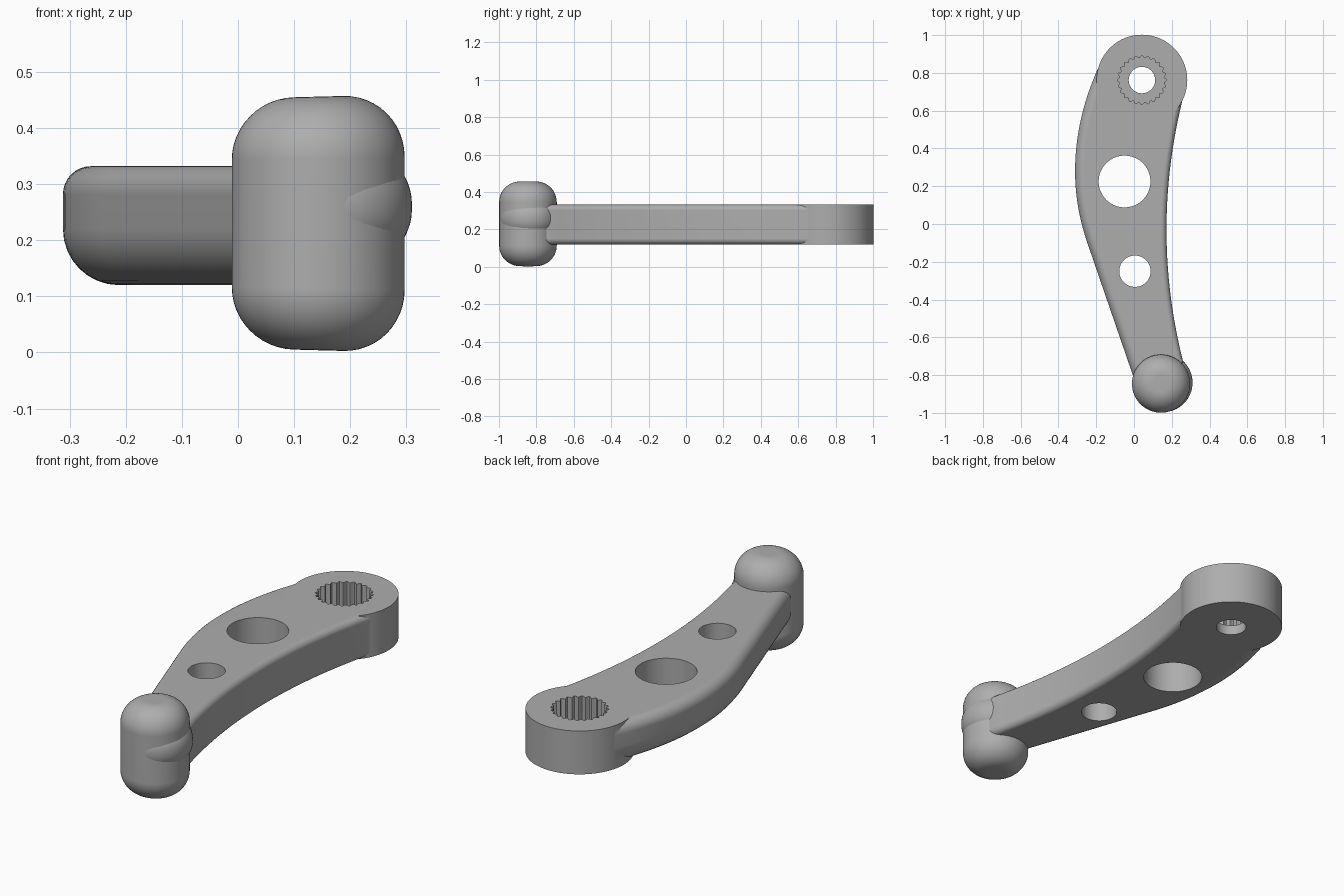
import bpy, bmesh, math
from math import cos, sin, pi, radians

cube = bpy.data.objects.get("Cube")
if cube:
    bpy.data.objects.remove(cube, do_unlink=True)

grey = bpy.data.materials.new("satin grey")
grey.use_nodes = True
colour = (0.42, 0.42, 0.42, 1)
grey.diffuse_color = colour
grey.node_tree.nodes["Principled BSDF"].inputs["Base Color"].default_value = colour

LOW, HIGH = 0.12, 0.332
HUB = (0.042, 0.762)


def loft(name, rings):
    """Skin a list of closed rings and cap both ends."""
    bm = bmesh.new()
    loops = [[bm.verts.new(p) for p in ring] for ring in rings]
    n = len(loops[0])
    for a, b in zip(loops, loops[1:]):
        for i in range(n):
            j = (i + 1) % n
            bm.faces.new((a[i], a[j], b[j], b[i]))
    bm.faces.new(loops[0])
    bm.faces.new(loops[-1])
    bmesh.ops.recalc_face_normals(bm, faces=bm.faces)
    mesh = bpy.data.meshes.new(name)
    bm.to_mesh(mesh)
    bm.free()
    obj = bpy.data.objects.new(name, mesh)
    bpy.context.collection.objects.link(obj)
    mesh.materials.append(grey)
    return obj


def circle(centre, radius, z, n=96, teeth=0, wave=0):
    ring = []
    for i in range(n):
        t = 2 * pi * i / n
        r = radius + wave * cos(teeth * t)
        ring.append((centre[0] + r * cos(t), centre[1] + r * sin(t), z))
    return ring


def cylinder(name, centre, radius, z0, z1, **kw):
    return loft(name, [circle(centre, radius, z, **kw) for z in (z0, z1)])


def rounded_post(name, centre, radius, z0, z1, fillet, steps=12):
    """Upright cylinder with generously rounded rims."""
    rings = []
    for z, start in ((z0 + fillet, -90), (z1 - fillet, 0)):
        for k in range(steps + 1):
            a = radians(start + 90 * k / steps)
            rings.append(circle(centre, radius - fillet + fillet * cos(a),
                                z + fillet * sin(a), n=64))
    return loft(name, rings)


def boolean(obj, other, operation):
    mod = obj.modifiers.new(operation, "BOOLEAN")
    mod.operation, mod.solver, mod.object = operation, "EXACT", other
    bpy.context.view_layer.objects.active = obj
    bpy.ops.object.modifier_apply(modifier=mod.name)
    bpy.data.objects.remove(other, do_unlink=True)


def finish(obj):
    bpy.ops.object.select_all(action="DESELECT")
    obj.select_set(True)
    bpy.context.view_layer.objects.active = obj
    bpy.ops.object.shade_smooth_by_angle(angle=radians(32))
    mod = obj.modifiers.new("even shading", "WEIGHTED_NORMAL")
    mod.keep_sharp = True


# Curved arm: rounded section swept along y between two edge curves
def left_edge(y):
    if y < -0.1:
        return -0.247 - 0.344 * (y + 0.1)
    return -0.312 + (0.45 if y < 0.28 else 0.41) * (y - 0.28) ** 2


def right_edge(y):
    return min(0.172 + 0.18 * (y + 0.03) ** 2, 0.262)


def arm_section(y, steps=8):
    xl, xr = left_edge(y), right_edge(y)
    corners = ((xr, HIGH, 0.03, 0), (xl, HIGH, 0.05, 90),
               (xl, LOW, 0.1, 180), (xr, LOW, 0.03, 270))
    ring = []
    for x, z, r, start in corners:
        cx = x - r if x == xr else x + r
        cz = z - r if z == HIGH else z + r
        for k in range(steps + 1):
            a = radians(start + 90 * k / steps)
            ring.append((cx + r * cos(a), y, cz + r * sin(a)))
    return ring


stations = 56
arm = loft("crank_arm", [arm_section(-0.84 + 1.69 * i / stations)
                         for i in range(stations + 1)])

# Round hub joined to the wide end
boolean(arm, cylinder("hub", HUB, 0.24, LOW, HIGH), "UNION")

# Lightening holes, shaft bore and splined socket
for centre, radius in (((-0.05, 0.225), 0.137), ((0.005, -0.25), 0.083), (HUB, 0.07)):
    boolean(arm, cylinder("bore", centre, radius, 0, 0.5), "DIFFERENCE")
boolean(arm, cylinder("socket", HUB, 0.123, 0.17, 0.5,
                      n=192, teeth=24, wave=0.007), "DIFFERENCE")
finish(arm)

# Pedal post at the narrow end, a little taller on its outer side
post = rounded_post("pedal_post", (0.143, -0.845), 0.154, 0.004, 0.456, 0.11)
for v in post.data.vertices:
    v.co.z = 0.23 + (v.co.z - 0.23) * (1 + 0.12 * (v.co.x - 0.143))
finish(post)

# Rounded arm tip swelling out of the post
finish(rounded_post("arm_tip", (0.154, -0.84), 0.156, 0.155, 0.365, 0.1))
